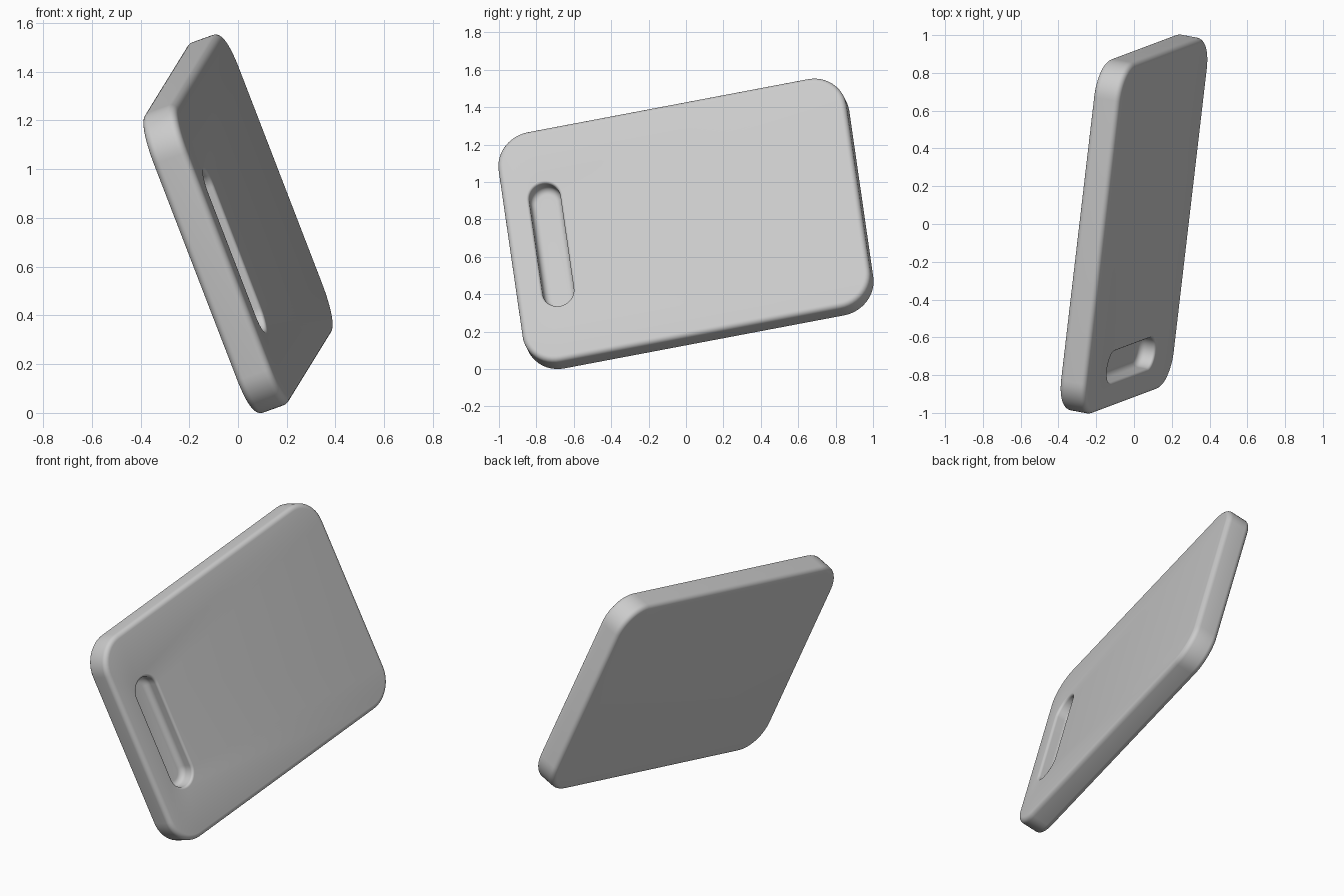
import bpy, bmesh
from math import sin, cos, pi
from mathutils import Vector, Matrix

if "Cube" in bpy.data.objects:
    bpy.data.objects.remove(bpy.data.objects["Cube"])

LENGTH, WIDTH, THICK, CORNER, EDGE = 1.904, 1.329, 0.15, 0.185, 0.03
SLOT_X, SLOT_W, SLOT_L, SLOT_DEPTH = -0.726, 0.2, 0.735, 0.09
RIM, FLOOR = 0.015, 0.035
ARC = 12

bm = bmesh.new()


def outline(cx, hx, hy, r, z):
    """Ring of vertices around a rounded rectangle."""
    ring = []
    for q, (sx, sy) in enumerate(((1, 1), (-1, 1), (-1, -1), (1, -1))):
        for i in range(ARC + 1):
            a = (q + i / ARC) * pi / 2
            ring.append(bm.verts.new((cx + sx * (hx - r) + r * cos(a),
                                      sy * (hy - r) + r * sin(a), z)))
    return ring


def slab(inset, z):
    return outline(0, LENGTH / 2 - inset, WIDTH / 2 - inset, CORNER - inset, z)


def slot(inset, z):
    return outline(SLOT_X, SLOT_W / 2 - inset, SLOT_L / 2 - inset,
                   SLOT_W / 2 - inset, z)


angles = [i / 6 * pi / 2 for i in range(7)]
top = THICK / 2
rings = []
# back edge, side wall and front edge of the board
rings += [slab(EDGE * (1 - sin(a)), -top + EDGE * (1 - cos(a))) for a in angles]
rings += [slab(EDGE * (1 - cos(a)), top - EDGE * (1 - sin(a))) for a in angles]
# softened rim, wall and rounded floor of the grip pocket
rings += [slot(RIM * sin(a), top - RIM * (1 - cos(a))) for a in angles]
rings += [slot(RIM + FLOOR * (1 - cos(a)),
               top - SLOT_DEPTH + FLOOR * (1 - sin(a))) for a in angles]

for lower, upper in zip(rings, rings[1:]):
    n = len(lower)
    for i in range(n):
        j = (i + 1) % n
        bm.faces.new((lower[i], lower[j], upper[j], upper[i]))
bm.faces.new(rings[0][::-1])
bm.faces.new(rings[-1])
bmesh.ops.remove_doubles(bm, verts=bm.verts, dist=1e-5)
bmesh.ops.recalc_face_normals(bm, faces=bm.faces)

# Tilt the board, then stand it on the ground
along = Vector((0.114, 0.976, 0.185)).normalized()
across = Vector((-0.356, -0.127, 0.926))
across = (across - along * across.dot(along)).normalized()
tilt = Matrix((along, across, along.cross(across))).transposed()
bmesh.ops.transform(bm, matrix=tilt.to_4x4(), verts=bm.verts)
low = min(v.co.z for v in bm.verts)
bmesh.ops.translate(bm, vec=(0, 0, -low), verts=bm.verts)

mesh = bpy.data.meshes.new("board")
bm.to_mesh(mesh)
bm.free()
board = bpy.data.objects.new("board", mesh)
bpy.context.collection.objects.link(board)

grey = bpy.data.materials.new("light grey")
grey.use_nodes = True
grey.diffuse_color = (0.6, 0.6, 0.6, 1)
grey.node_tree.nodes["Principled BSDF"].inputs["Base Color"].default_value = (0.6, 0.6, 0.6, 1)
mesh.materials.append(grey)

bpy.context.view_layer.objects.active = board
board.select_set(True)
bpy.ops.object.shade_smooth_by_angle(angle=pi / 6)
